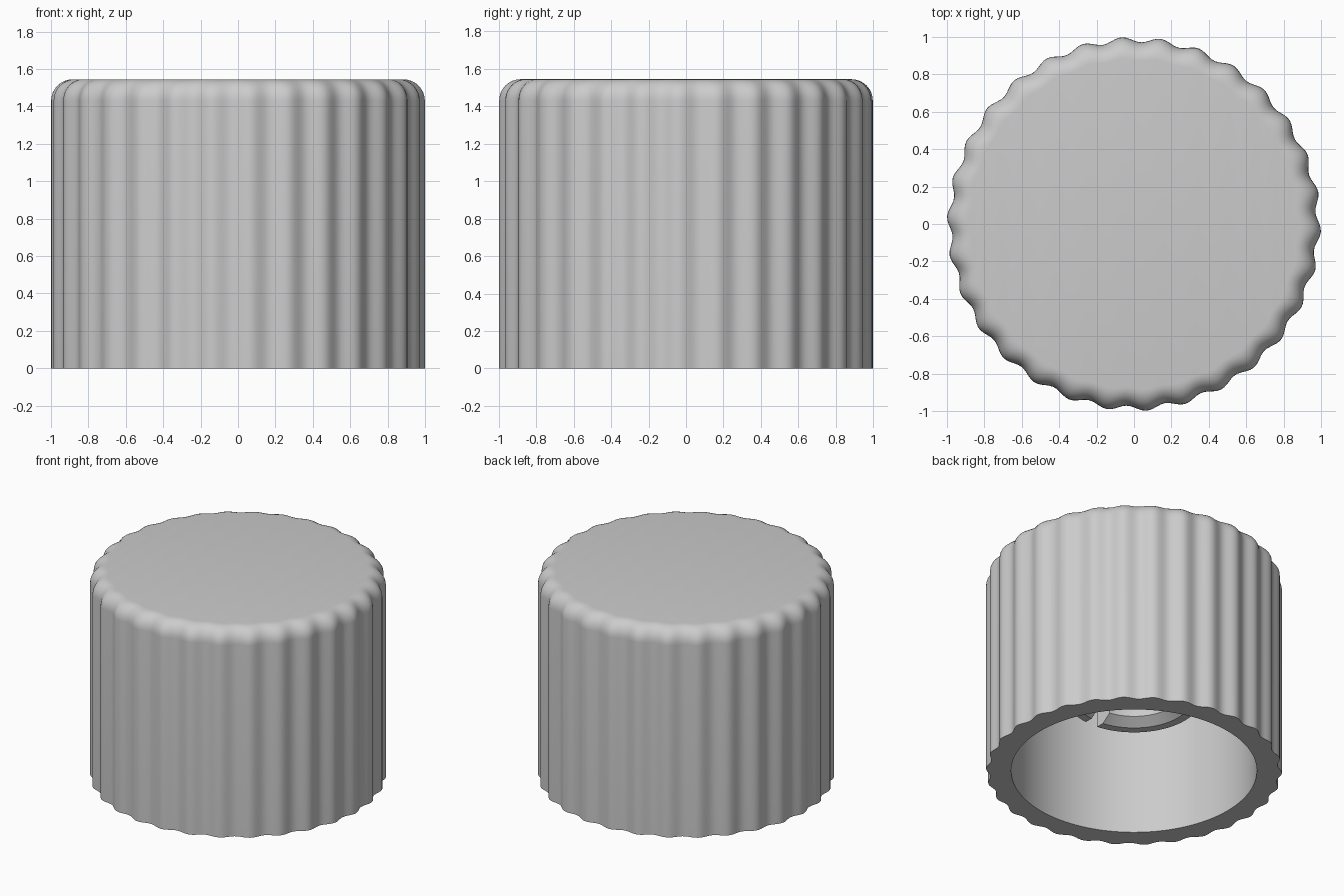
import bpy, bmesh, math

if "Cube" in bpy.data.objects:
    bpy.data.objects.remove(bpy.data.objects["Cube"])

LOBES, PER_LOBE = 30, 10
SEG = LOBES * PER_LOBE
PHASE = math.radians(-2.2)
HEIGHT, FILLET, CEILING = 1.545, 0.115, 1.40

grey = bpy.data.materials.new("light_grey")
grey.diffuse_color = (0.6, 0.6, 0.6, 1)
grey.use_nodes = True
grey.node_tree.nodes["Principled BSDF"].inputs["Base Color"].default_value = grey.diffuse_color


def lathe(name, profile, seg, closed=False):
    """Revolve (radius, z, flute amplitude) points; cap both ends unless closed."""
    bm = bmesh.new()
    rings = []
    for r, z, amp in profile:
        ring = []
        for i in range(seg):
            a = 2 * math.pi * i / seg
            rr = r - amp * (1 - math.cos(LOBES * (a - PHASE)))
            ring.append(bm.verts.new((rr * math.cos(a), rr * math.sin(a), z)))
        rings.append(ring)
    pairs = list(zip(rings, rings[1:]))
    if closed:
        pairs.append((rings[-1], rings[0]))
    else:
        bm.faces.new(rings[0])
        bm.faces.new(rings[-1])
    for lo, hi in pairs:
        for i in range(seg):
            j = (i + 1) % seg
            bm.faces.new((lo[i], lo[j], hi[j], hi[i]))
    bmesh.ops.recalc_face_normals(bm, faces=bm.faces)
    me = bpy.data.meshes.new(name)
    bm.to_mesh(me)
    bm.free()
    ob = bpy.data.objects.new(name, me)
    bpy.context.collection.objects.link(ob)
    me.materials.append(grey)
    return ob


def smooth(ob):
    bpy.ops.object.select_all(action='DESELECT')
    ob.select_set(True)
    bpy.context.view_layer.objects.active = ob
    bpy.ops.object.shade_smooth_by_angle(angle=math.radians(35))


# Fluted shell: hollow inside, wall, rounded top rim, flat top
AMP = 0.014
profile = [(0.83, CEILING, 0), (0.83, 0, 0), (1.0, 0, AMP)]
for k in range(9):
    t = math.pi / 2 * k / 8
    profile.append((1 - FILLET * (1 - math.cos(t)),
                    HEIGHT - FILLET * (1 - math.sin(t)),
                    AMP * (1 - 0.6 * (1 - math.cos(t)))))
shell = lathe("fluted_shell", profile, SEG)
smooth(shell)

# Shaft socket hanging from the ceiling, with a chamfered bore
socket = lathe("shaft_socket", [(0.45, 0.56, 0), (0.39, 0.56, 0), (0.32, 0.61, 0),
                                (0.32, CEILING, 0), (0.45, CEILING, 0)], 64, closed=True)

# Slot through the front and back of the socket
bpy.ops.mesh.primitive_cube_add(size=1, location=(0, 0, 0.95))
cutter = bpy.context.object
cutter.name = "slot_cutter"
cutter.scale = (0.1, 1.2, 1.0)
cutter.hide_render = True
cut = socket.modifiers.new("slot", 'BOOLEAN')
cut.operation = 'DIFFERENCE'
cut.solver = 'EXACT'
cut.object = cutter
bpy.context.view_layer.objects.active = socket
bpy.ops.object.modifier_apply(modifier="slot")
bpy.data.objects.remove(cutter)
smooth(socket)
